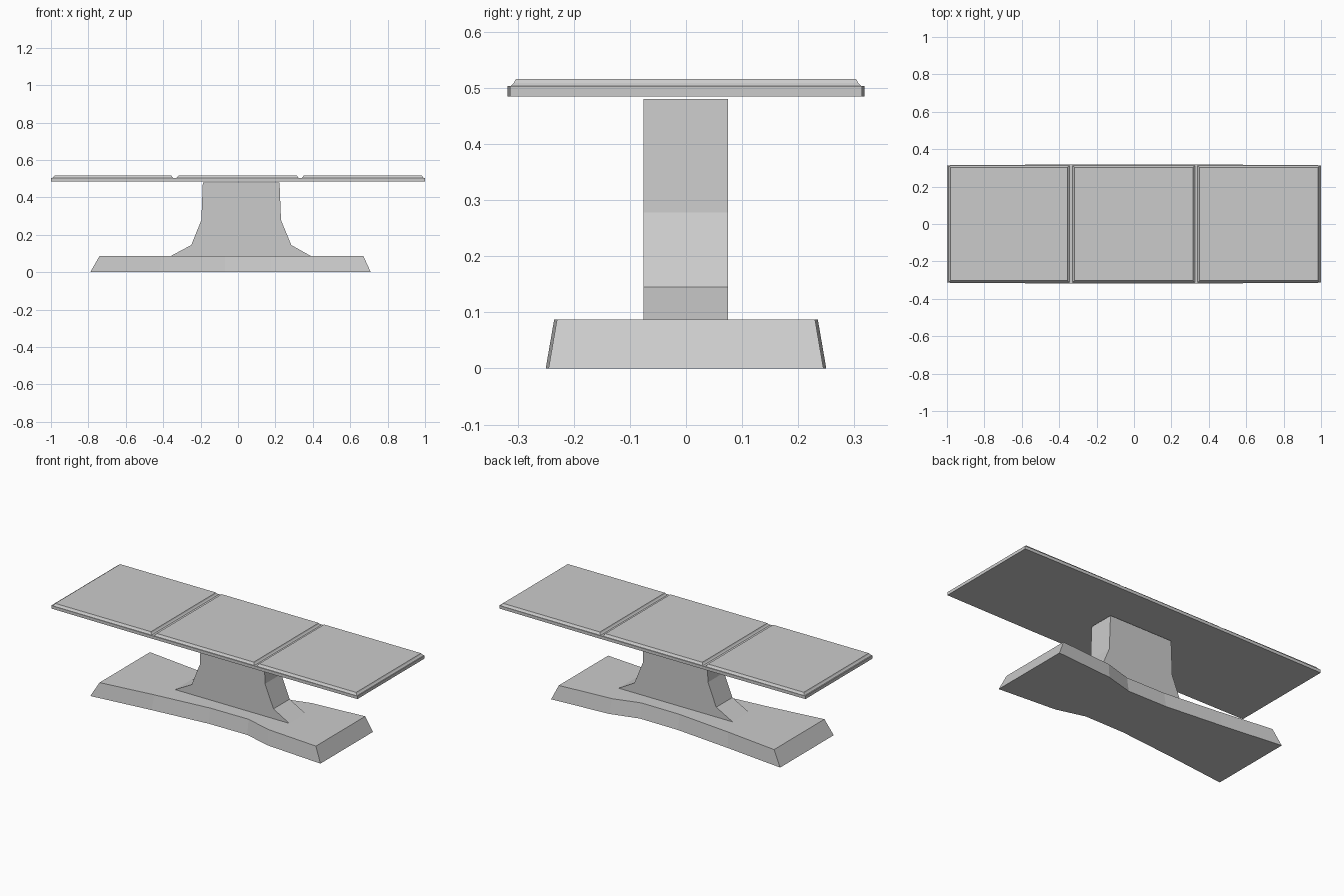
import bpy, bmesh

if "Cube" in bpy.data.objects:
    bpy.data.objects.remove(bpy.data.objects["Cube"])


def loft(name, rings):
    """Closed solid from a stack of matching 3D rings."""
    bm = bmesh.new()
    loops = [[bm.verts.new(p) for p in ring] for ring in rings]
    n = len(loops[0])
    for a, b in zip(loops, loops[1:]):
        for i in range(n):
            j = (i + 1) % n
            bm.faces.new((a[i], a[j], b[j], b[i]))
    bm.faces.new(loops[0][::-1])
    bm.faces.new(loops[-1])
    bmesh.ops.recalc_face_normals(bm, faces=bm.faces)
    mesh = bpy.data.meshes.new(name)
    bm.to_mesh(mesh)
    bm.free()
    ob = bpy.data.objects.new(name, mesh)
    bpy.context.collection.objects.link(ob)
    return ob


def mirrored_outline(half, z):
    """Ring from a list of (x, half width), mirrored across y."""
    return [(x, -y, z) for x, y in half] + [(x, y, z) for x, y in half[::-1]]


def rect(x0, x1, y, z):
    return mirrored_outline([(x0, y), (x1, y)], z)


# Waisted base with sloping sides
base_bottom = [(-0.79, 0.25), (-0.42, 0.208), (-0.07, 0.174),
               (0.18, 0.172), (0.35, 0.218), (0.71, 0.245)]
base_top = [(-0.74, 0.235), (-0.41, 0.194), (-0.07, 0.16),
            (0.18, 0.158), (0.34, 0.204), (0.67, 0.23)]
loft("base", [mirrored_outline(base_bottom, 0), mirrored_outline(base_top, 0.087)])

# Pedestal column, flared towards the foot
column = [(-0.36, 0.086), (0.39, 0.086), (0.285, 0.145), (0.23, 0.278),
          (0.222, 0.48), (-0.188, 0.48), (-0.196, 0.278), (-0.25, 0.145)]
loft("column", [[(x, y, z) for x, z in column] for y in (-0.076, 0.075)])

# Table slab, slightly wider in the middle
slab = [(-1, 0.314), (-0.4, 0.318), (0.4, 0.318), (1, 0.314)]
loft("table_slab", [mirrored_outline(slab, z) for z in (0.485, 0.503)])

# Three thin pads with a stepped, bevelled edge
for label, x0, x1 in (("left", -0.982, -0.356), ("middle", -0.319, 0.315), ("right", 0.35, 0.984)):
    loft("pad_" + label, [rect(x0 - 0.012, x1 + 0.012, 0.314, 0.502),
                          rect(x0 - 0.004, x1 + 0.004, 0.307, 0.509),
                          rect(x0, x1, 0.303, 0.516)])
